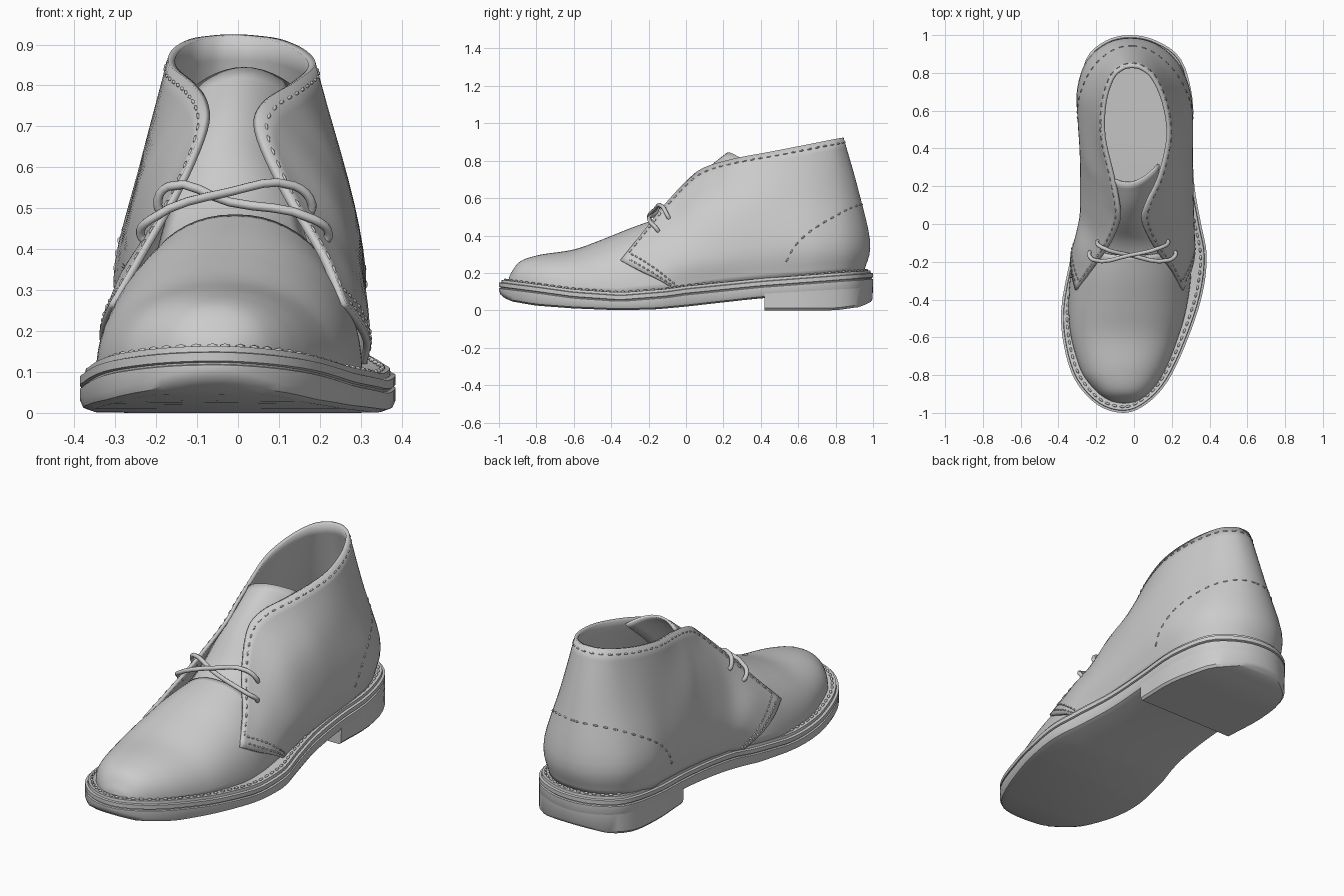
import bpy, bmesh, math
from mathutils import Vector, Matrix

if "Cube" in bpy.data.objects:
    bpy.data.objects.remove(bpy.data.objects["Cube"])


def cr(p, t):
    """Catmull-Rom point at parameter t (one unit per control point)."""
    n = len(p)
    i = max(0, min(int(t), n - 2))
    f = t - i
    P = [Vector(q) for q in (p[i], p[i + 1])]
    a = Vector(p[i - 1]) if i else 2 * P[0] - P[1]
    d = Vector(p[i + 2]) if i + 2 < n else 2 * P[1] - P[0]
    b, c = P
    return 0.5 * (2 * b + (c - a) * f + (2 * a - 5 * b + 4 * c - d) * f * f
                  + (3 * b - a - 3 * c + d) * f ** 3)


def lerp(table, y):
    for (a, p), (b, q) in zip(table, table[1:]):
        if y <= b:
            return p + (q - p) * max(0, (y - a) / (b - a))
    return table[-1][1]


def add(name, bm, angle=35):
    me = bpy.data.meshes.new(name)
    bm.to_mesh(me)
    bm.free()
    ob = bpy.data.objects.new(name, me)
    bpy.context.collection.objects.link(ob)
    bpy.ops.object.select_all(action='DESELECT')
    ob.select_set(True)
    bpy.context.view_layer.objects.active = ob
    bpy.ops.object.shade_smooth_by_angle(angle=math.radians(angle))
    return ob


def grid(name, nu, nv, f, thick):
    """Leather sheet from a surface function, thickened inward."""
    bm = bmesh.new()
    V = [[bm.verts.new(f(i / nu, j / nv)) for j in range(nv + 1)] for i in range(nu + 1)]
    for i in range(nu):
        for j in range(nv):
            bm.faces.new((V[i][j], V[i + 1][j], V[i + 1][j + 1], V[i][j + 1]))
    ob = add(name, bm)
    m = ob.modifiers.new("thickness", 'SOLIDIFY')
    m.thickness, m.offset = thick, -1
    return ob


def stack(name, rings):
    """Closed solid from stacked loops, capped by side-to-side strips."""
    bm = bmesh.new()
    R = [[bm.verts.new(p) for p in r] for r in rings]
    n = len(R[0])
    for a, b in zip(R, R[1:]):
        for i in range(n):
            k = (i + 1) % n
            bm.faces.new((a[i], a[k], b[k], b[i]))
    for r in (R[0], R[-1]):
        for j in range((n - 1) // 2):
            quad = [r[j], r[j + 1], r[n - 2 - j], r[n - 1 - j]]
            bm.faces.new(list(dict.fromkeys(quad)))
    bmesh.ops.recalc_face_normals(bm, faces=bm.faces)
    return add(name, bm)


def stitches(name, paths, gap=0.045, size=(0.015, 0.006, 0.006)):
    """Row of little thread beads spaced evenly along each path."""
    bm = bmesh.new()
    for pts in paths:
        left = gap / 2
        for a, b in zip(pts, pts[1:]):
            d = b - a
            s = left
            while s < d.length:
                M = (Matrix.Translation(a + d.normalized() * s)
                     @ d.to_track_quat('X', 'Z').to_matrix().to_4x4()
                     @ Matrix.Diagonal((*size, 1)))
                bmesh.ops.create_icosphere(bm, subdivisions=1, radius=1, matrix=M)
                s += gap
            left = s - d.length
    return add(name, bm, 60)


# Height and centre-line profiles along the shoe
ZT = [(-1, .165), (-.8, .14), (-.6, .112), (-.35, .095), (-.1, .115), (0, .13), (.4, .17), (1, .215)]
ZB = [(-1, .08), (-.93, .047), (-.8, .025), (-.6, .01), (-.35, 0), (-.15, .006), (0, .02), (.4, .065), (1, .1)]
HB = [(.8, 0), (.93, .018), (1, .05)]
CX = [(-1, -.05), (-.8, -.06), (-.6, -.05), (-.35, -.025), (-.1, 0), (0, .015), (.2, .015), (.5, .01), (1, -.02)]

# Sole outline, from toe round the outer side, heel and inner side
OUT = [(-.05, -1), (.07, -.95), (.18, -.83), (.28, -.62), (.36, -.38), (.385, -.17), (.355, 0),
       (.32, .2), (.31, .42), (.31, .66), (.25, .87), (.12, .97), (-.02, 1), (-.15, .97),
       (-.255, .87), (-.29, .66), (-.28, .42), (-.275, .2), (-.29, 0), (-.34, -.2), (-.385, -.45),
       (-.37, -.65), (-.31, -.83), (-.19, -.96)]
NC = len(OUT)
wrap = [OUT[-1]] + OUT + OUT[:2]
outline = [cr(wrap, 1 + i / 4) for i in range(NC * 4)]


def inset(d):
    n = len(outline)
    res = []
    for i, p in enumerate(outline):
        t = (outline[(i + 1) % n] - outline[i - 1]).normalized()
        res.append(p + Vector((-t.y, t.x)) * d)
    return res


def ring(d, z):
    return [Vector((p.x, p.y, z(p.y))) for p in inset(d)]


def top(o):
    return lambda y: lerp(ZT, y) + o


def bot(o):
    return lambda y: lerp(ZB, y) + o


# Sole with grooved welt layers
stack("sole", [ring(.03, bot(0)), ring(.008, bot(.008)), ring(0, bot(.025)), ring(0, top(-.048)),
               ring(.008, top(-.045)), ring(.008, top(-.041)), ring(0, top(-.038)),
               ring(0, top(-.017)), ring(.012, top(-.014)), ring(.014, top(0))])

# Heel block under the back of the sole
keep = [i for i, p in enumerate(outline) if p.y > .405]
heel_rings = [ring(.012, lambda y: lerp(HB, y)), ring(.002, lambda y: lerp(HB, y) + .012), ring(.001, bot(.03))]
stack("heel", [[r[i] for i in keep] for r in heel_rings])

# Vamp: arched sections (y, half width, ridge height) from toe to instep
VAMP = [(-.95, .01, .16), (-.935, .075, .2), (-.885, .145, .262), (-.78, .222, .297), (-.6, .287, .325),
        (-.45, .315, .378), (-.3, .318, .438), (-.17, .29, .485)]


def vamp(u, v):
    y, w, h = cr(VAMP, u * (len(VAMP) - 1))
    a = math.pi * v
    ca, sa = math.cos(a), math.sin(a)
    x = w * math.copysign(abs(ca) ** (2 / 2.2), ca)
    s = max(sa, 0) ** (2 / 2.2)
    y2 = y + .12 * u ** 4 * (1 - s)
    zb = lerp(ZT, y2) - .012
    return Vector((x + lerp(CX, y2), y2, zb + (h - zb) * s))


grid("vamp", 42, 32, vamp, .015)

# Quarters: four level curves (half offset, y, z) from flap to back seam
BASE = [(.305, -.06), (.288, .02), (.28, .1), (.275, .2), (.274, .3), (.276, .42), (.278, .56), (.272, .7),
        (.22, .84), (.12, .925), (0, .95)]
LOW = [(.33, -.16, .17), (.315, -.06, .23), (.302, .04, .27), (.298, .16, .3), (.298, .28, .32), (.3, .4, .33),
       (.305, .55, .34), (.298, .71, .35), (.24, .86, .36), (.13, .955, .36), (0, .985, .36)]
MID = [(.318, -.26, .22), (.287, -.15, .33), (.245, -.04, .42), (.225, .07, .52), (.235, .2, .56), (.25, .32, .58),
       (.25, .5, .6), (.232, .67, .62), (.175, .81, .64), (.09, .895, .65), (0, .92, .65)]
EDGE = [(.288, -.35, .27), (.225, -.25, .395), (.13, -.12, .56), (.07, .01, .7), (.08, .1, .765), (.13, .25, .81),
        (.178, .46, .85), (.165, .64, .885), (.115, .775, .912), (.055, .83, .922), (0, .842, .925)]


def both_sides(level):
    pts = [(p[0], p[1], p[2] if len(p) > 2 else lerp(ZT, p[1]) - .01) for p in level]
    pts += [(-x, y, z) for x, y, z in pts[-2::-1]]
    # the throat opening leans slightly to the inner side
    lean = [.035 * max(0, 1 - abs(y - .02) / .25) if z > .53 and abs(x) < .2 else 0 for x, y, z in pts]
    return [(x + lerp(CX, y) - s, y, z) for (x, y, z), s in zip(pts, lean)]


LEVELS = [both_sides(l) for l in (BASE, LOW, MID, EDGE)]


def quarter(u, v):
    return cr([cr(l, u) for l in LEVELS], v)


grid("quarters", 100, 14, lambda u, v: quarter(u * 20, v * 3), .018)

# Tongue: (half width, y, z, edge drop) rising from under the vamp
TONGUE = [(.2, -.24, .44, .06), (.19, -.16, .475, .08), (.17, -.08, .535, .08), (.145, 0, .635, .08),
          (.13, .1, .745, .07), (.12, .225, .845, .045)]


def tongue(u, v):
    w, y, z, drop = cr([Vector(t) for t in TONGUE], u * (len(TONGUE) - 1))
    k = 1 - 2 * v
    lean = .03 * max(0, 1 - abs(y - .02) / .2)
    return Vector((k * w + lerp(CX, y) - lean, y + u * (.05 * k * k + .04 * k), z - drop * k * k))


grid("tongue", 20, 10, tongue, .012)

# Stitching on collar, flaps, heel counter and welt
uv = lambda pts: [quarter(a, b) for a, b in pts]
stitches("collar_stitching", [uv([(.3 + 19.4 * i / 160, 2.9) for i in range(161)])], .045, (.014, .005, .005))
flap = []
for e in (.16, .36):
    for side in (0, 1):
        flap.append(uv([(20 - e if side else e, .05 + 2.75 * i / 30) for i in range(31)]))
stitches("flap_stitching", flap, .028, (.01, .005, .005))
COUNTER = [(5.8, .5), (6.2, 1.0), (6.9, 1.35), (8, 1.6), (9, 1.7), (10, 1.72)]
arc = [cr(COUNTER, i / 8) for i in range(41)]
stitches("counter_stitching", [uv([tuple(p) for p in arc]), uv([(20 - p[0], p[1]) for p in arc])],
         .05, (.014, .005, .005))
welt = ring(.032, top(.003))
stitches("welt_stitching", [welt + welt[:1]], .04, (.015, .007, .006))


# Laces: two crossing strands between two pairs of eyelets
def lace(name, pts):
    cu = bpy.data.curves.new(name, 'CURVE')
    cu.dimensions = '3D'
    cu.bevel_depth, cu.bevel_resolution, cu.resolution_u = .011, 2, 4
    cu.use_fill_caps = True
    sp = cu.splines.new('BEZIER')
    sp.bezier_points.add(len(pts) - 1)
    for b, p in zip(sp.bezier_points, pts):
        b.co = p
        b.handle_left_type = b.handle_right_type = 'AUTO'
    bpy.context.collection.objects.link(bpy.data.objects.new(name, cu))


def over(u, v, h):
    """Point lifted off the quarter surface."""
    n = (quarter(u + .05, v) - quarter(u - .05, v)).cross(quarter(u, v + .05) - quarter(u, v - .05))
    return quarter(u, v) + n.normalized() * h


for name, lo, hi, z in (("lace_right_up", 18.55, 1.95, .54), ("lace_left_up", 1.45, 18.05, .515)):
    lace(name, [over(lo, 2.52, -.015), over(lo, 2.58, .012), over(lo, 2.95, .016), Vector((-.02, -.165, z)),
                over(hi, 2.95, .016), over(hi, 2.62, .012), over(hi, 2.55, -.015)])
